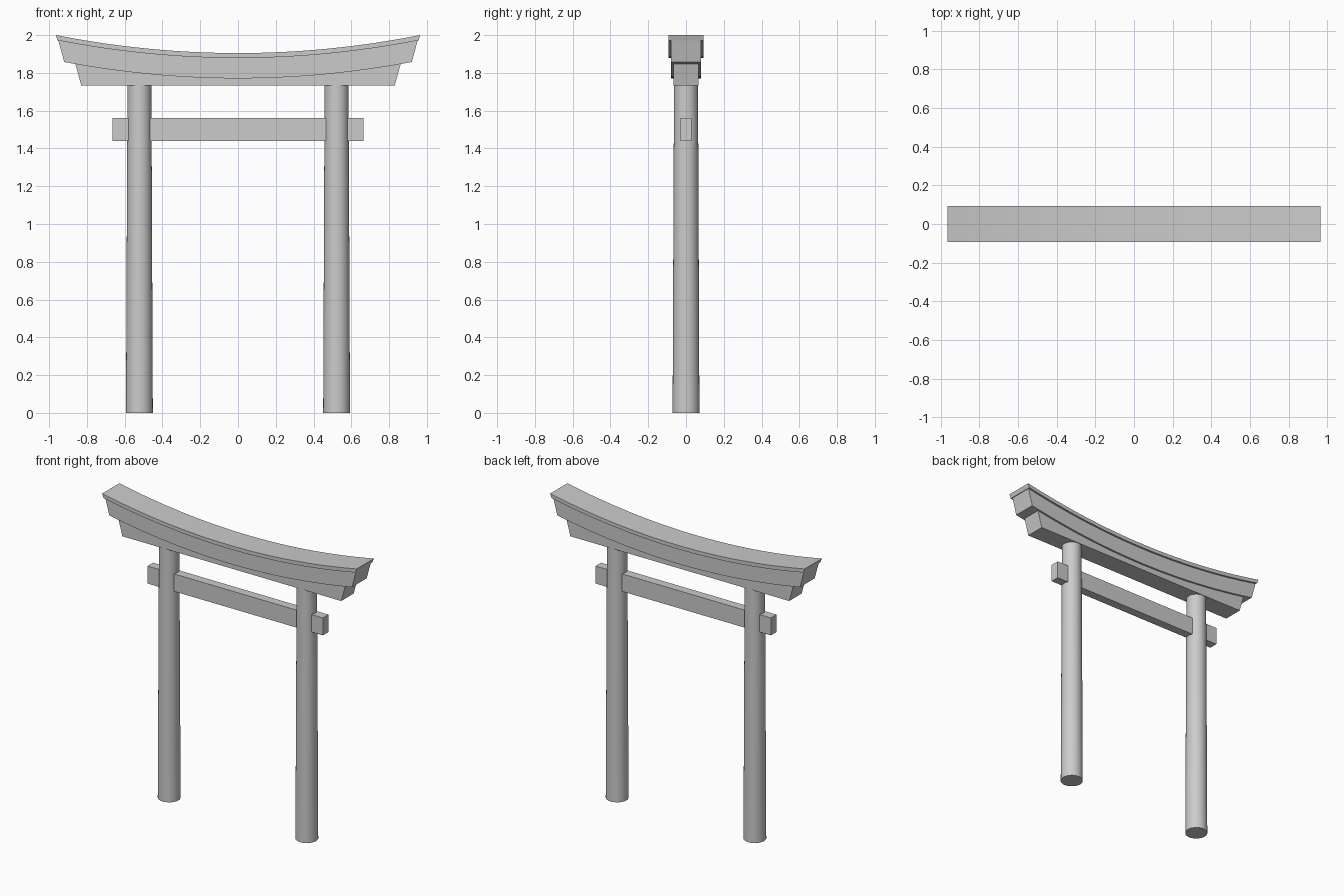
import bpy, bmesh

if "Cube" in bpy.data.objects:
    bpy.data.objects.remove(bpy.data.objects["Cube"])

SAG = 0.1025   # upward curve of the roof beams: z = centre + SAG * x^2
STEPS = 32


def finish(name, bm):
    bmesh.ops.recalc_face_normals(bm, faces=bm.faces)
    mesh = bpy.data.meshes.new(name)
    bm.to_mesh(mesh)
    bm.free()
    obj = bpy.data.objects.new(name, mesh)
    bpy.context.collection.objects.link(obj)
    bpy.context.view_layer.objects.active = obj
    obj.select_set(True)
    bpy.ops.object.shade_smooth_by_angle(angle=0.5)
    obj.select_set(False)
    return obj


def beam(name, half_depth, top, bottom):
    """Beam swept along x; top and bottom are (half length, centre z, curve)."""
    bm = bmesh.new()
    prev = None
    for i in range(STEPS + 1):
        t = 2 * i / STEPS - 1
        ring = []
        for (hx, z, c), y in ((bottom, -1), (bottom, 1), (top, 1), (top, -1)):
            x = t * hx
            ring.append(bm.verts.new((x, y * half_depth, z + c * x * x)))
        if prev:
            for k in range(4):
                j = (k + 1) % 4
                bm.faces.new((prev[k], prev[j], ring[j], ring[k]))
        else:
            bm.faces.new(ring)
        prev = ring
    bm.faces.new(prev)
    return finish(name, bm)


# Stacked roof beams, each sunk slightly into the one above
beam("roof_cap", 0.093, (0.965, 1.905, SAG), (0.955, 1.879, SAG))
beam("upper_lintel", 0.08, (0.952, 1.882, SAG), (0.92, 1.771, SAG))
beam("lower_lintel", 0.067, (0.862, 1.775, SAG), (0.83, 1.734, 0))

# Tapered round pillars
for name, x in (("left_pillar", -0.522), ("right_pillar", 0.522)):
    bm = bmesh.new()
    bmesh.ops.create_cone(bm, cap_ends=True, segments=32, radius1=0.071,
                          radius2=0.0635, depth=1.74)
    bmesh.ops.translate(bm, verts=bm.verts, vec=(x, 0, 0.87))
    finish(name, bm)

# Straight tie beam passing through both pillars
bm = bmesh.new()
bmesh.ops.create_cube(bm, size=1)
bmesh.ops.scale(bm, verts=bm.verts, vec=(1.33, 0.06, 0.12))
bmesh.ops.translate(bm, verts=bm.verts, vec=(0, 0, 1.5))
finish("tie_beam", bm)
